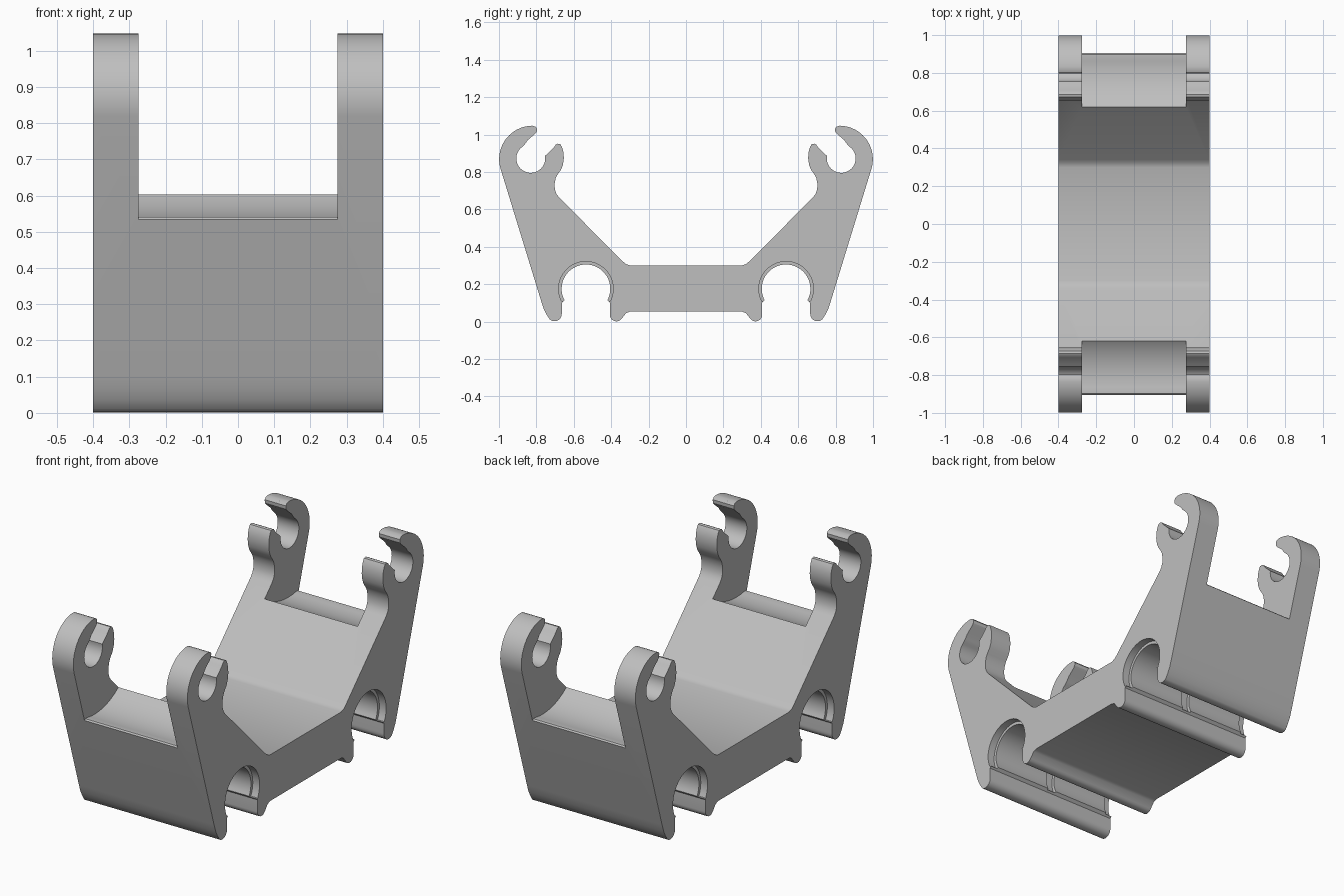
import bpy, bmesh, math

if "Cube" in bpy.data.objects:
    bpy.data.objects.remove(bpy.data.objects["Cube"])

HALF = 0.40       # half width of the bracket
SLOT = 0.275      # half width of the open middle
HOLE = (0.83, 0.872)
SOCKET = (0.535, 0.175)


def arc(c, r, a0, a1, n):
    """Points on a circle, angles in degrees."""
    return [(c[0] + r * math.cos(math.radians(a0 + (a1 - a0) * i / n)),
             c[1] + r * math.sin(math.radians(a0 + (a1 - a0) * i / n)))
            for i in range(n + 1)]


def extrude(name, pts, x0, x1):
    """Solid made from a y-z profile stretched from x0 to x1."""
    bm = bmesh.new()
    face = bm.faces.new([bm.verts.new((x0, y, z)) for y, z in pts])
    ext = bmesh.ops.extrude_face_region(bm, geom=[face])
    verts = [v for v in ext["geom"] if isinstance(v, bmesh.types.BMVert)]
    bmesh.ops.translate(bm, verts=verts, vec=(x1 - x0, 0, 0))
    bmesh.ops.recalc_face_normals(bm, faces=bm.faces)
    mesh = bpy.data.meshes.new(name)
    bm.to_mesh(mesh)
    bm.free()
    obj = bpy.data.objects.new(name, mesh)
    bpy.context.collection.objects.link(obj)
    return obj


# Half profile, from the middle of the underside round to the middle of the deck
half = [(0.30, 0.053), (0.32, 0.045)]
half += arc((0.372, 0.036), 0.035, 215, 360, 10)                # inner foot
half += [(0.407, 0.10), (0.420, 0.113)]
half += arc(SOCKET, 0.13, 208, -28, 32)                         # round socket
half += [(0.664, 0.10), (0.664, 0.045)]
half += arc((0.703, 0.041), 0.039, 190, 310, 10)                # outer foot
half += [(0.745, 0.037), (0.760, 0.066), (0.773, 0.105)]
half += arc((0.82, 0.868), 0.179, -16, 90, 24)                  # hook back
half += [(0.805, 1.042), (0.797, 1.032), (0.798, 1.015), (0.807, 1.003),
         (0.846, 0.970), (0.860, 0.950)]                        # hook tip
half += arc(HOLE, 0.077, 55, -190, 30)                          # pin hole
half += [(0.740, 0.898), (0.707, 0.930), (0.697, 0.945)]        # finger
half += [(0.685, 0.951), (0.672, 0.948), (0.663, 0.933), (0.655, 0.905),
         (0.653, 0.872), (0.658, 0.838), (0.668, 0.812), (0.687, 0.785),
         (0.697, 0.765), (0.703, 0.735), (0.701, 0.705), (0.693, 0.683),
         (0.680, 0.665)]
half += [(0.340, 0.323), (0.322, 0.308), (0.300, 0.300)]        # sloped inside

bracket = extrude("bracket", half + [(-y, z) for y, z in reversed(half)], -HALF, HALF)

# Cutter for the open middle: concave saddle with a rounded outer lip
saddle = arc((0.82, 0.87), 0.335, 180, 281, 28)
saddle += [(0.898, 0.541), (0.906, 0.533), (0.909, 0.520), (0.912, 0.505),
           (1.1, 0.505), (1.1, 1.2), (0.485, 1.2)]
# Cutter for the wider grooves in the sockets
groove = arc(SOCKET, 0.146, -27, 207, 32)

cutters = []
for side in (1, -1):
    cutters.append(extrude("saddle_cutter", [(side * y, z) for y, z in saddle], -SLOT, SLOT))
    for x0, x1 in ((-0.45, -0.36), (-0.025, 0.025), (0.36, 0.45)):
        cutters.append(extrude("groove_cutter", [(side * y, z) for y, z in groove], x0, x1))

bpy.context.view_layer.objects.active = bracket
for cutter in cutters:
    mod = bracket.modifiers.new("cut", "BOOLEAN")
    mod.operation = "DIFFERENCE"
    mod.solver = "EXACT"
    mod.object = cutter
    bpy.ops.object.modifier_apply(modifier=mod.name)
    bpy.data.objects.remove(cutter)

# One plain grey for the whole part
grey = bpy.data.materials.new("light_grey")
grey.diffuse_color = (0.52, 0.52, 0.52, 1)
grey.use_nodes = True
grey.node_tree.nodes["Principled BSDF"].inputs["Base Color"].default_value = grey.diffuse_color
bracket.data.materials.clear()
bracket.data.materials.append(grey)
for poly in bracket.data.polygons:
    poly.material_index = 0

bracket.select_set(True)
bpy.ops.object.shade_smooth_by_angle(angle=math.radians(30))
